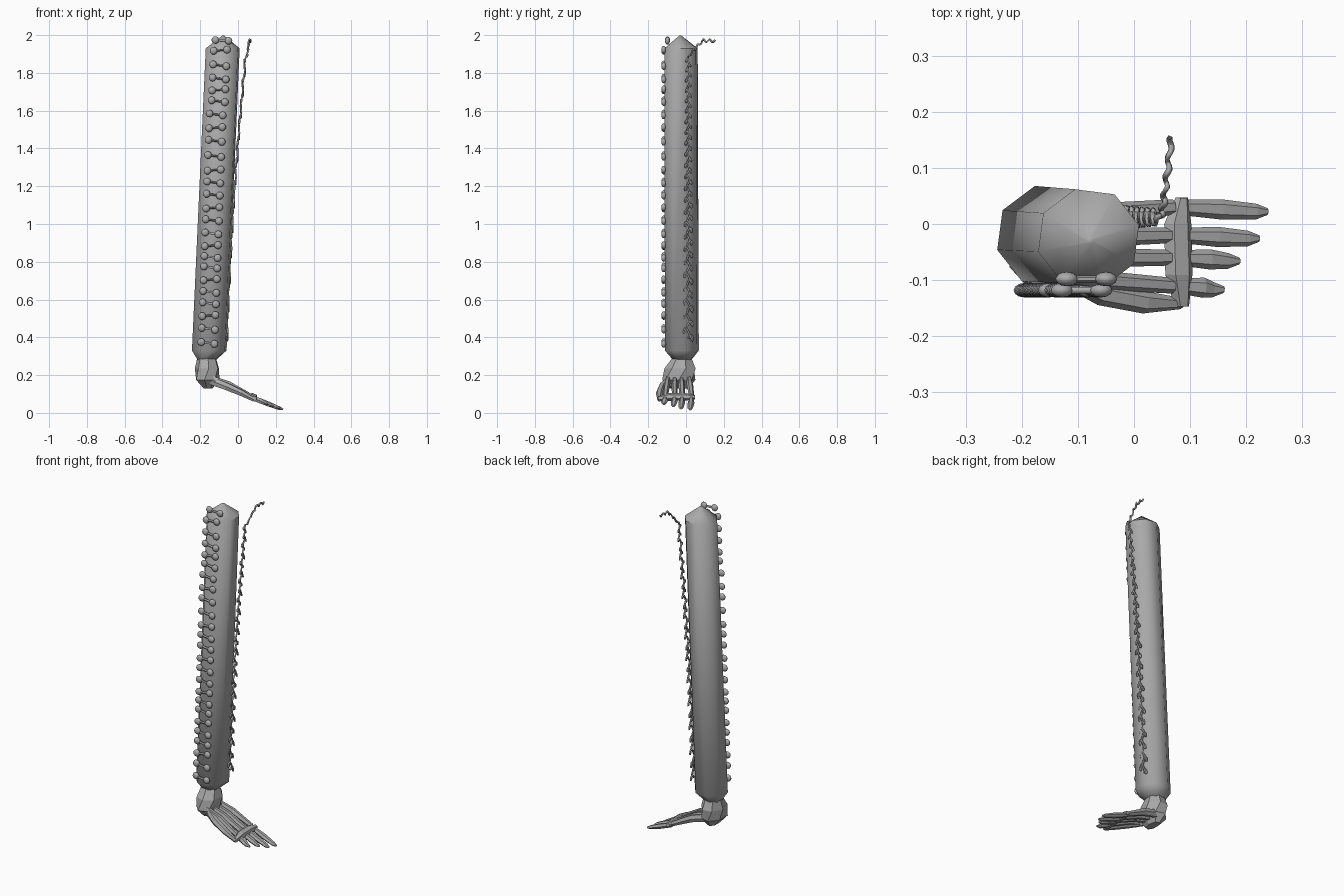
import bpy, bmesh, math
from mathutils import Vector

if "Cube" in bpy.data.objects:
    bpy.data.objects.remove(bpy.data.objects["Cube"])

grey = bpy.data.materials.new("plain_grey")
grey.diffuse_color = (0.4, 0.4, 0.4, 1)
grey.use_nodes = True
grey.node_tree.nodes["Principled BSDF"].inputs["Base Color"].default_value = grey.diffuse_color


def finish(name, bm, smooth=None):
    bmesh.ops.recalc_face_normals(bm, faces=bm.faces)
    me = bpy.data.meshes.new(name)
    bm.to_mesh(me)
    bm.free()
    me.materials.append(grey)
    ob = bpy.data.objects.new(name, me)
    bpy.context.collection.objects.link(ob)
    if smooth:
        bpy.ops.object.select_all(action='DESELECT')
        ob.select_set(True)
        bpy.context.view_layer.objects.active = ob
        bpy.ops.object.shade_smooth_by_angle(angle=math.radians(smooth))
    return ob


def loft(bm, rings):
    """Skin a list of equal-length point rings and close both ends."""
    vs = [[bm.verts.new(p) for p in r] for r in rings]
    n = len(vs[0])
    for a, b in zip(vs, vs[1:]):
        for i in range(n):
            bm.faces.new((a[i], a[(i + 1) % n], b[(i + 1) % n], b[i]))
    bm.faces.new(vs[0][::-1])
    bm.faces.new(vs[-1])


def flat_ring(cx, cy, z, rx, ry, n=8, off=15):
    return [(cx + rx * math.cos(math.radians(off) + 2 * math.pi * i / n),
             cy + ry * math.sin(math.radians(off) + 2 * math.pi * i / n), z) for i in range(n)]


def limb(bm, stations, n=6):
    """Tapered bone: stations are (x, y, z, half width, half thickness)."""
    axis = (Vector(stations[-1][:3]) - Vector(stations[0][:3])).normalized()
    side = axis.cross(Vector((0, 0, 1))).normalized()
    if abs(axis.y) > 0.8:
        side = Vector((1, 0, -0.4)).normalized()
    up = side.cross(axis)
    rings = []
    for x, y, z, w, t in stations:
        rings.append([Vector((x, y, z)) + side * w * math.cos(2 * math.pi * i / n)
                      + up * t * math.sin(2 * math.pi * i / n) for i in range(n)])
    loft(bm, rings)


# Leaning eight-sided sleeve with pointed ends
bm = bmesh.new()
loft(bm, [flat_ring(-0.165, -0.02, 0.28, 0.05, 0.05),
          flat_ring(-0.152, -0.022, 0.33, 0.095, 0.093),
          flat_ring(-0.081, -0.026, 1.93, 0.093, 0.091),
          flat_ring(-0.078, -0.03, 1.997, 0.006, 0.006)])
finish("sleeve", bm, 50)

# Paired studs joined by short bars
bm = bmesh.new()


def stud_pair(xl, xr, y, z, dz):
    for x, h in ((xl, z + dz), (xr, z - dz)):
        r = bmesh.ops.create_uvsphere(bm, u_segments=12, v_segments=8, radius=0.02)
        for v in r['verts']:
            v.co = Vector((v.co.x + x, v.co.y * 0.65 + y, v.co.z + h))
    limb(bm, [(xl, y, z + dz, 0.006, 0.006), (xr, y, z - dz, 0.006, 0.006)])


heights = [1.92, 1.84, 1.77, 1.71, 1.65, 1.58, 1.51, 1.44, 1.36, 1.285, 1.22, 1.155,
           1.085, 1.02, 0.95, 0.885, 0.825, 0.77, 0.705, 0.64, 0.58, 0.515, 0.445, 0.37]
for k, z in enumerate(heights):
    left = -0.205 + 0.042 * (z - 0.1) if z > 1.6 else -0.208 + 0.036 * z
    stud_pair(left, left + 0.07, -0.118, z, 0.005 if k % 3 else -0.003)
stud_pair(-0.12, -0.05, -0.098, 1.972, 0.002)
finish("studs", bm, 60)

# Curled thread along one side, ending in a loose tail
cu = bpy.data.curves.new("thread", 'CURVE')
cu.dimensions = '3D'
cu.bevel_depth = 0.0055
cu.bevel_resolution = 0
sp = cu.splines.new('POLY')
pts = []
n = 520
for i in range(n):
    t = i / (n - 1)
    z = 0.38 + 1.5 * t
    ph = 2 * math.pi * (19 * t + 5 * t * t)
    amp = 0.024 - 0.012 * t
    x = -0.06 + 0.06 * t + 0.05 * max(0, t - 0.1) ** 2
    pts.append((x + 0.004 * math.sin(ph * 0.5), 0.012 + amp * math.sin(ph),
                z + amp * 0.95 * math.sin(2 * ph + 0.6)))
for i in range(1, 50):
    t = i / 49
    pts.append((0.048 + 0.018 * t + 0.003 * math.sin(t * 30), 0.014 + 0.14 * t ** 1.3,
                1.88 + 0.09 * min(1, 1.6 * t) + 0.007 * math.sin(t * 32)))
sp.points.add(len(pts) - 1)
for p, c in zip(sp.points, pts):
    p.co = (*c, 1)
cu.materials.append(grey)
thread = bpy.data.objects.new("thread", cu)
bpy.context.collection.objects.link(thread)

# Faceted wrist block
bm = bmesh.new()
loft(bm, [flat_ring(-0.16, -0.035, 0.13, 0.025, 0.05, 7, 0),
          flat_ring(-0.163, -0.038, 0.175, 0.065, 0.09, 7, 0),
          flat_ring(-0.163, -0.03, 0.235, 0.066, 0.085, 7, 20),
          flat_ring(-0.165, -0.02, 0.295, 0.05, 0.05, 7, 20)])
finish("wrist", bm)

# Palm bones and fingers: y at wrist, y at knuckle, y at tip, tip x
bm = bmesh.new()
bf = bmesh.new()
for y0, y1, y2, xt in ((0.015, 0.03, 0.022, 0.238), (-0.025, -0.02, -0.026, 0.223),
                       (-0.06, -0.06, -0.066, 0.188), (-0.095, -0.11, -0.117, 0.16)):
    w = 0.02
    limb(bm, [(-0.14, y0, 0.175, 0.014, 0.025), (-0.05, y0 * .6 + y1 * .4, 0.148, 0.017, 0.022),
              (0.07, y1, 0.088, 0.014, 0.014)])
    zt = 0.018 + (0.238 - xt) * 0.35
    limb(bf, [(0.075, y1, 0.08, 0.013, 0.014),
              (0.1 + (xt - 0.1) * 0.4, (y1 + y2) / 2, 0.075 + (zt - 0.075) * 0.45, 0.018, 0.015),
              (xt - 0.02, y2, zt + 0.007, 0.014, 0.011), (xt, y2, zt, 0.006, 0.005)])
finish("palm_bones", bm)
finish("fingers", bf)

# Outer thumb bone
bm = bmesh.new()
limb(bm, [(-0.14, -0.09, 0.17, 0.012, 0.025), (-0.06, -0.125, 0.14, 0.02, 0.022),
          (0.02, -0.14, 0.105, 0.02, 0.018), (0.085, -0.142, 0.07, 0.01, 0.012)])
finish("thumb", bm)

# Knuckle bar across the fingers
bm = bmesh.new()
limb(bm, [(0.085, 0.047, 0.083, 0.012, 0.012), (0.078, 0.0, 0.085, 0.026, 0.018),
          (0.08, -0.09, 0.085, 0.026, 0.02), (0.085, -0.147, 0.075, 0.014, 0.014)])
finish("knuckle_bar", bm)
